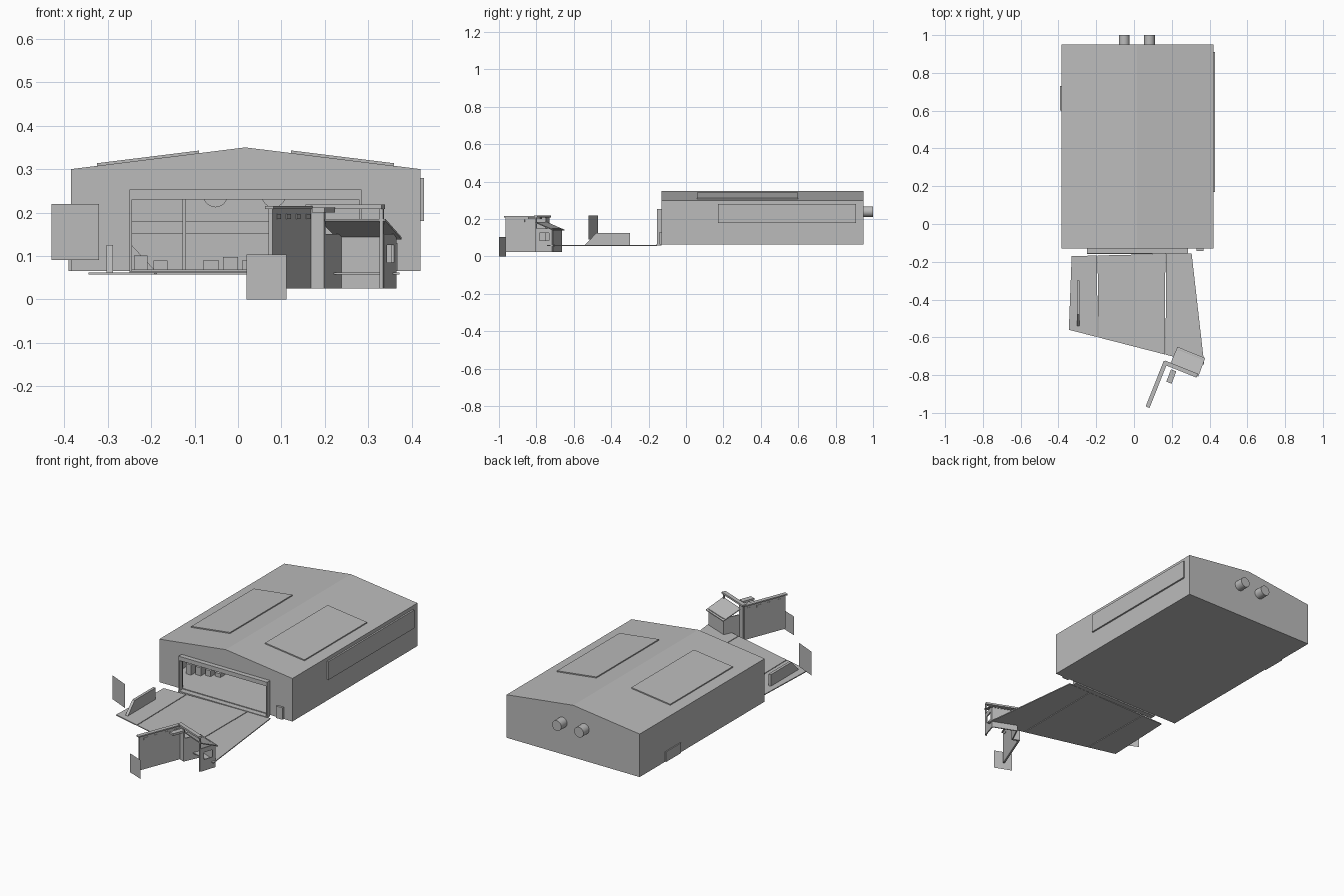
import bpy, bmesh, math
from mathutils import Vector

old = bpy.data.objects.get("Cube")
if old:
    bpy.data.objects.remove(old, do_unlink=True)

grey = bpy.data.materials.new("plain grey")
grey.use_nodes = True
grey.diffuse_color = (0.5, 0.5, 0.5, 1)
grey.node_tree.nodes["Principled BSDF"].inputs["Base Color"].default_value = grey.diffuse_color


def finish(name, bm):
    bmesh.ops.recalc_face_normals(bm, faces=bm.faces)
    mesh = bpy.data.meshes.new(name)
    bm.to_mesh(mesh)
    bm.free()
    mesh.materials.append(grey)
    obj = bpy.data.objects.new(name, mesh)
    bpy.context.collection.objects.link(obj)
    return obj


def extrude(name, points, offset):
    """Flat polygon pushed along an offset."""
    bm = bmesh.new()
    face = bm.faces.new([bm.verts.new(p) for p in points])
    if offset:
        new = bmesh.ops.extrude_face_region(bm, geom=[face])["geom"]
        moved = [v for v in new if isinstance(v, bmesh.types.BMVert)]
        bmesh.ops.translate(bm, verts=moved, vec=offset)
    return finish(name, bm)


def along_y(name, profile, y0, y1):
    return extrude(name, [(x, y0, z) for x, z in profile], (0, y1 - y0, 0))


def along_x(name, profile, x0, x1):
    return extrude(name, [(x0, y, z) for y, z in profile], (x1 - x0, 0, 0))


def along_z(name, outline, z0, z1):
    return extrude(name, [(x, y, z0) for x, y in outline], (0, 0, z1 - z0))


def box(name, x0, x1, y0, y1, z0, z1):
    return along_z(name, [(x0, y0), (x1, y0), (x1, y1), (x0, y1)], z0, z1)


def wall(name, a, b, z0, z1, thick):
    """Upright slab between two ground points; zero thickness gives a sheet."""
    a, b = Vector(a), Vector(b)
    d = (b - a).normalized()
    n = Vector((-d.y, d.x)) * thick
    p, q = a - n / 2, b - n / 2
    pts = [(p.x, p.y, z0), (q.x, q.y, z0), (q.x, q.y, z1), (p.x, p.y, z1)]
    return extrude(name, pts, (n.x, n.y, 0) if thick else None)


# Hall shell
L, R, MID = -0.385, 0.42, 0.017
FRONT, BACK, BASE, EAVE, RIDGE = -0.13, 0.95, 0.065, 0.30, 0.35
DL, DR, DT = -0.25, 0.285, 0.23
T = 0.01
gable = [(R, BASE), (R, EAVE), (MID, RIDGE), (L, EAVE), (L, BASE)]
along_y("front_wall", [(L, BASE), (DL, BASE), (DL, DT), (DR, DT), (DR, BASE)] + gable[:-1],
        FRONT, FRONT + T)
along_y("back_wall", gable, BACK - T, BACK)
box("left_wall", R - T, R, FRONT, BACK, BASE, EAVE)
box("right_wall", L, L + T, FRONT, BACK, BASE, EAVE)
box("hall_floor", L, R, FRONT, BACK, BASE, BASE + 0.004)
along_y("hall_roof", [(L, EAVE), (MID, RIDGE), (R, EAVE), (R, EAVE - T),
                      (MID, RIDGE - T), (L, EAVE - T)], FRONT, BACK)

# Raised roof panels
for name, x0, x1 in (("right_roof_panel", -0.325, -0.09), ("left_roof_panel", 0.36, 0.122)):
    edge = L if x0 < 0 else R
    slope = (RIDGE - EAVE) / (MID - edge)
    z0, z1 = EAVE + (x0 - edge) * slope, EAVE + (x1 - edge) * slope
    along_y(name, [(x0, z0), (x1, z1), (x1, z1 + 0.006), (x0, z0 + 0.006)], 0.06, 0.6)

# Side panels and small hatches
box("left_side_panel", R, R + 0.009, 0.17, 0.91, 0.18, 0.28)
box("right_side_hatch", L - 0.006, L, 0.6, 0.73, BASE, 0.12)
box("front_hatch", 0.33, 0.368, FRONT - 0.012, FRONT, BASE, 0.13)

# Door frame
box("door_lintel", DL, DR, FRONT - 0.026, FRONT, DT, 0.253)
for name, x in (("right_door_jamb", DL), ("left_door_jamb", DR - 0.006)):
    box(name, x, x + 0.006, FRONT - 0.026, FRONT, BASE, DT)
box("door_sill", DL, DR, FRONT - 0.03, FRONT, 0.058, BASE)

# Exhaust pipes
for name, x in (("right_exhaust", -0.052), ("left_exhaust", 0.082)):
    ring = [(x + 0.028 * math.cos(i * math.tau / 24), 0.24 + 0.028 * math.sin(i * math.tau / 24))
            for i in range(24)]
    pipe = along_y(name, ring, 0.9, 1.0)
    bpy.context.view_layer.objects.active = pipe
    pipe.select_set(True)
    bpy.ops.object.shade_smooth_by_angle()
    pipe.select_set(False)

# Hall interior
box("rear_gallery", DL, 0.3, 0.82, 0.93, 0.15, 0.18)
box("inner_post", -0.128, -0.12, 0.4, 0.41, BASE, 0.31)
for i in range(4):
    x = -0.33 + 0.045 * i
    box("crate", x, x + 0.032, 0.02 + 0.02 * i, 0.06 + 0.02 * i, BASE, 0.125 - 0.012 * i)
for i in range(3):
    x = -0.08 + 0.045 * i
    box("workbench", x, x + 0.035, 0.6, 0.66, BASE, 0.09 + 0.008 * (i % 2))
along_y("stair_wedge", [(-0.245, BASE), (-0.19, BASE), (-0.245, 0.125)], 0.45, 0.5)

# Apron slabs split by narrow seams
def back_edge(x):
    return -0.17 + (x + 0.33) * 0.023


def front_edge(x):
    return -0.56 - (x + 0.345) * 0.257


G = 0.002
cuts = [(-0.33, -0.345), (-0.195, -0.19), (0.168, 0.165), (0.305, 0.372)]
for i in range(3):
    (b0, f0), (b1, f1) = cuts[i], cuts[i + 1]
    b0, f0 = (b0 + G, f0 + G) if i else (b0, f0)
    b1, f1 = (b1 - G, f1 - G) if i < 2 else (b1, f1)
    along_z("apron_slab", [(b0, back_edge(b0)), (f0, front_edge(f0)),
                           (f1, front_edge(f1)), (b1, back_edge(b1))], 0.057, 0.062)

# Apron barrier and free-standing sheets
along_x("apron_barrier", [(-0.54, 0.062), (-0.3, 0.062), (-0.3, 0.125), (-0.48, 0.125)],
        -0.303, -0.288)
wall("right_sign_sheet", (-0.43, -0.47), (-0.32, -0.52), 0.09, 0.22, 0)
wall("front_sign_sheet", (0.02, -0.963), (0.112, -1.0), 0.0, 0.103, 0)

# Tall fence with cap
corner, tip, far = (0.165, -0.735), (0.075, -0.962), (0.335, -0.803)
LOW = 0.025
wall("fence", corner, tip, LOW, 0.208, 0.01)
wall("fence_cap", (0.168, -0.728), (0.072, -0.97), 0.208, 0.215, 0.022)
for t in (0.15, 0.4, 0.65, 0.9):
    p = Vector(corner).lerp(Vector(tip), t)
    q = Vector(corner).lerp(Vector(tip), t - 0.1)
    wall("fence_slot", p, q, 0.185, 0.197, 0.014)
wall("corner_wall", corner, (0.2, -0.75), LOW, 0.208, 0.01)
wall("canopy_strip", (0.16, -0.733), far, 0.208, 0.218, 0.022)
wall("canopy_post", (0.327, -0.8), far, LOW, 0.208, 0.008)
wall("canopy_plate", (0.21, -0.775), (0.185, -0.84), 0.2, 0.212, 0.03)

# Open-fronted hut with lean-to roof
nl, nr, fl, fr = (0.198, -0.748), (0.335, -0.8), (0.237, -0.665), (0.362, -0.715)
wall("hut_back_wall", fl, fr, LOW, 0.15, 0.006)
wall("hut_right_wall", nl, fl, LOW, 0.15, 0.006)
wall("hut_left_lower", nr, fr, LOW, 0.085, 0.006)
wall("hut_left_upper", nr, fr, 0.125, 0.15, 0.006)
for t in (0.0, 0.8):
    p, q = Vector(nr).lerp(Vector(fr), t), Vector(nr).lerp(Vector(fr), t + 0.2)
    wall("hut_window_post", p, q, 0.085, 0.125, 0.006)
extrude("hut_roof", [(0.19, -0.745, 0.18), (0.34, -0.808, 0.18),
                     (0.377, -0.71, 0.138), (0.23, -0.65, 0.138)], (0, 0, 0.005))
